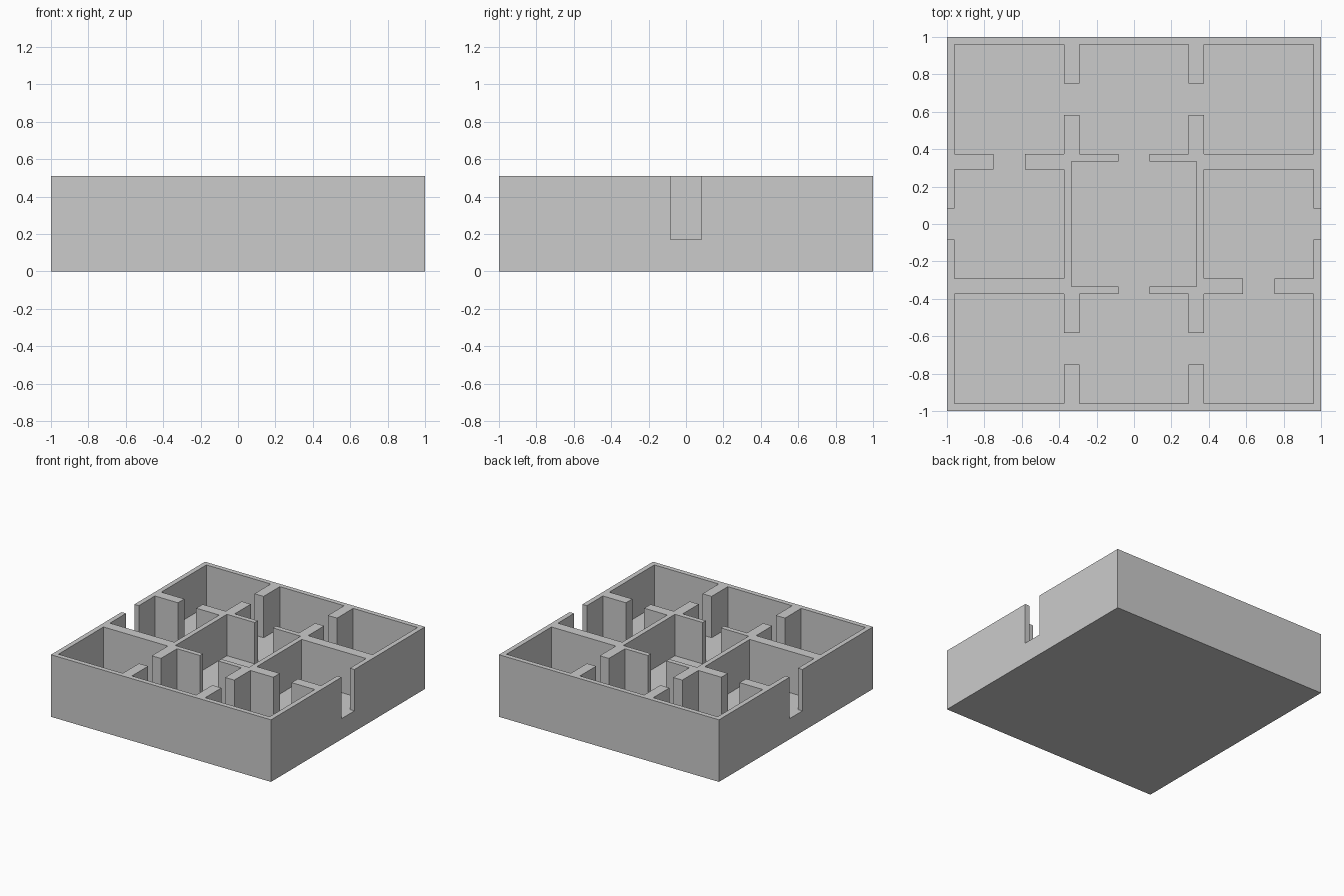
import bpy, bmesh

if "Cube" in bpy.data.objects:
    bpy.data.objects.remove(bpy.data.objects["Cube"])

TOP, FLOOR = 0.51, 0.17
OUT, DBL, MID, IN = 0.96, 0.375, 0.335, 0.292   # wall faces
C, D = 0.667, 0.083                             # room centre, half door width

# Rooms: eight around a slightly larger centre (x0, x1, y0, y1)
spans = [(-OUT, -DBL), (-IN, IN), (DBL, OUT)]
openings = [sx + sy for i, sx in enumerate(spans) for j, sy in enumerate(spans)
            if (i, j) != (1, 1)]
openings.append((-MID, MID, -MID, MID))

# Doorways through the walls, two-fold rotational symmetry
for s in (1, -1):
    def door(x0, x1, y0, y1):
        xs, ys = sorted((s * x0, s * x1)), sorted((s * y0, s * y1))
        openings.append((*xs, *ys))
    door(OUT, 1, -D, D)                    # outer entrance
    door(-D, D, MID, DBL)                  # centre room
    door(-C - D, -C + D, IN, DBL)          # side room to corner room
    door(-DBL, -IN, C - D, C + D)          # along the row
    door(IN, DBL, C - D, C + D)

# Height of every cell between the wall and door lines
half = [D, IN, MID, DBL, C - D, C + D, OUT, 1]
lines = [-v for v in reversed(half)] + half
n = len(lines) - 1


def height(i, j):
    if not (0 <= i < n and 0 <= j < n):
        return 0
    x, y = (lines[i] + lines[i + 1]) / 2, (lines[j] + lines[j + 1]) / 2
    hit = any(a < x < b and c < y < d for a, b, c, d in openings)
    return FLOOR if hit else TOP


bm = bmesh.new()


def quad(*pts):
    bm.faces.new([bm.verts.new(p) for p in pts])


def step(p, q, a, b):
    # Vertical faces between two neighbouring heights, split at floor level
    levels = [z for z in (0, FLOOR, TOP) if min(a, b) <= z <= max(a, b)]
    for z0, z1 in zip(levels, levels[1:]):
        quad((*p, z0), (*q, z0), (*q, z1), (*p, z1))


# Wall tops, floors and underside
for i in range(n):
    for j in range(n):
        x0, x1, y0, y1 = lines[i], lines[i + 1], lines[j], lines[j + 1]
        for z in (0, height(i, j)):
            quad((x0, y0, z), (x1, y0, z), (x1, y1, z), (x0, y1, z))

# Wall sides
for i in range(n + 1):
    for j in range(n):
        a, b = lines[j], lines[j + 1]
        step((lines[i], a), (lines[i], b), height(i - 1, j), height(i, j))
        step((a, lines[i]), (b, lines[i]), height(j, i - 1), height(j, i))

# Weld into one clean solid
bmesh.ops.remove_doubles(bm, verts=bm.verts, dist=1e-4)
bmesh.ops.recalc_face_normals(bm, faces=bm.faces)
bmesh.ops.dissolve_limit(bm, angle_limit=0.01, verts=bm.verts, edges=bm.edges)

mesh = bpy.data.meshes.new("room_maze")
bm.to_mesh(mesh)
bm.free()
bpy.context.collection.objects.link(bpy.data.objects.new("room_maze", mesh))
